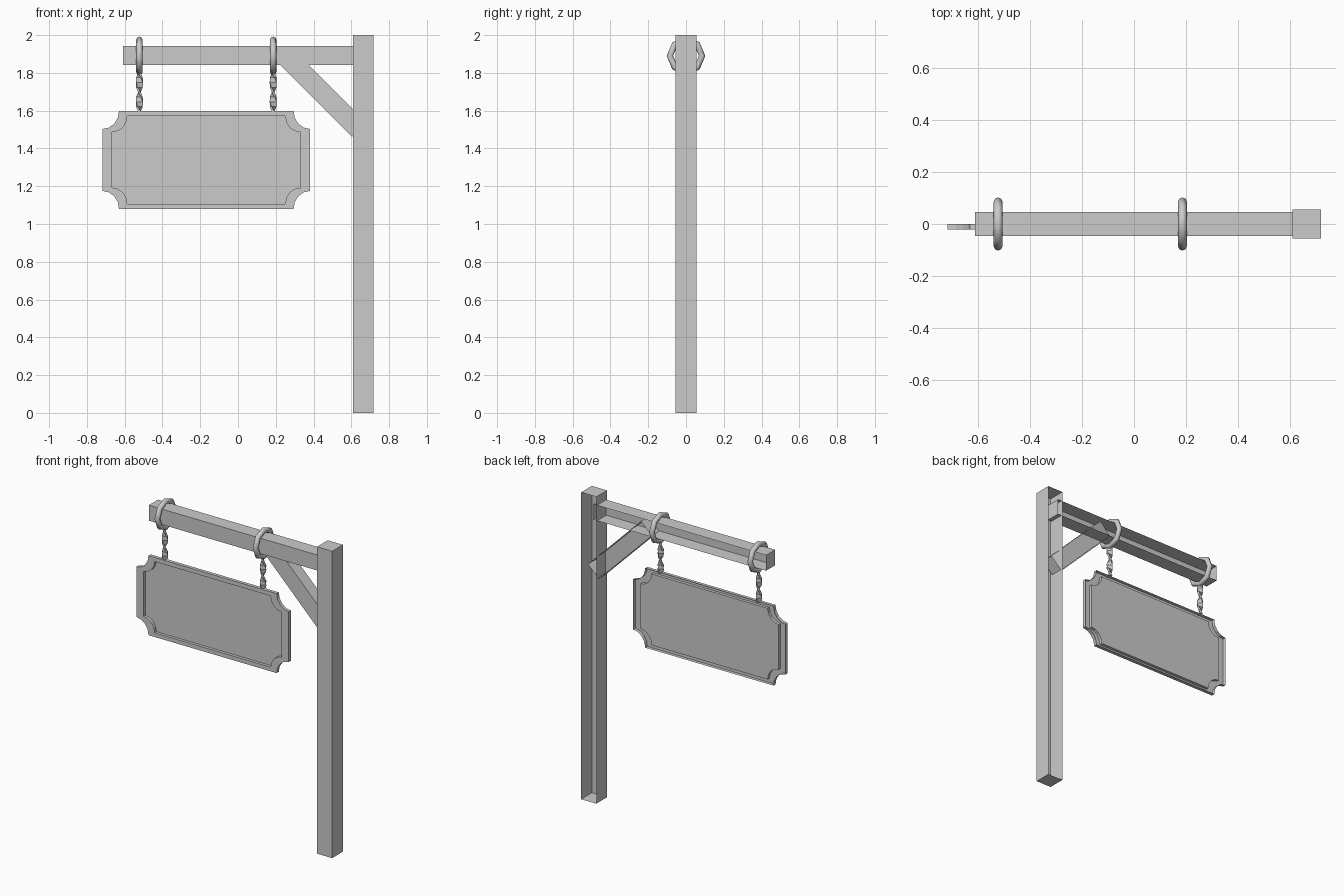
import bpy, bmesh
from math import sin, cos, pi
from mathutils import Matrix, Vector

if "Cube" in bpy.data.objects:
    bpy.data.objects.remove(bpy.data.objects["Cube"])


def finish(name, bm, recalc=True):
    if recalc:
        bmesh.ops.recalc_face_normals(bm, faces=bm.faces[:])
    me = bpy.data.meshes.new(name)
    bm.to_mesh(me)
    bm.free()
    ob = bpy.data.objects.new(name, me)
    bpy.context.collection.objects.link(ob)
    return ob


def open_box(name, center, size, tilt=0.0):
    """Timber with an open +y back, tilted about y."""
    bm = bmesh.new()
    bmesh.ops.create_cube(bm, size=1)
    back = [f for f in bm.faces if f.normal.y > 0.9]
    bmesh.ops.delete(bm, geom=back, context='FACES_ONLY')
    m = (Matrix.Translation(center) @ Matrix.Rotation(tilt, 4, 'Y')
         @ Matrix.Diagonal((*size, 1)))
    bmesh.ops.transform(bm, matrix=m, verts=bm.verts[:])
    return finish(name, bm, False)


def bridge(bm, a, b):
    for i in range(len(a)):
        j = (i + 1) % len(a)
        bm.faces.new((a[i], a[j], b[j], b[i]))


# Timber frame
open_box("post", (0.663, 0, 1.0), (0.109, 0.11, 2.0))
open_box("beam", (0.0125, 0, 1.8915), (1.245, 0.094, 0.101))
open_box("brace", (0.45, 0, 1.69), (0.54, 0.08, 0.107), pi / 4)


# Hanging board with scooped corners and a recessed panel
def scooped(cx, cz, hx, hz, rx, rz, n=4):
    pts = []
    for sx, sz in ((1, 1), (-1, 1), (-1, -1), (1, -1)):
        arc = []
        for i in range(n + 1):
            a = i * pi / 2 / n
            arc.append((cx + sx * (hx - rx * sin(a)), cz + sz * (hz - rz * cos(a))))
        pts += arc if sx * sz > 0 else arc[::-1]
    return pts


bm = bmesh.new()
outer = scooped(-0.168, 1.339, 0.549, 0.259, 0.087, 0.095)
inner = scooped(-0.168, 1.339, 0.498, 0.232, 0.08, 0.085)
rings = [[bm.verts.new((x, y, z)) for x, z in pts]
         for pts, y in ((outer, 0.0), (outer, -0.022), (inner, -0.022), (inner, -0.003))]
for a, b in zip(rings, rings[1:]):
    bridge(bm, a, b)
bm.faces.new(rings[-1])
finish("sign_board", bm)

# Rings around the beam, each with a twisted hanger below
for side, x in (("left", -0.522), ("right", 0.186)):
    bpy.ops.mesh.primitive_torus_add(
        major_segments=8, minor_segments=8, major_radius=0.085, minor_radius=0.017,
        location=(x, 0, 1.89), rotation=(0, pi / 2, 0))
    ring = bpy.context.object
    ring.name = side + "_ring"
    bpy.ops.object.shade_smooth()

    bm = bmesh.new()
    loops = []
    for i in range(9):
        t = pi / 2 + i * pi / 4
        z = 1.80 - i * 0.0255
        rot = Matrix.Rotation(t, 3, 'Z')
        loops.append([bm.verts.new(rot @ Vector((u * 0.018, v * 0.007, 0)) + Vector((x, -0.006, z)))
                      for u, v in ((1, 1), (-1, 1), (-1, -1), (1, -1))])
    for a, b in zip(loops, loops[1:]):
        bridge(bm, a, b)
    bm.faces.new(loops[0])
    bm.faces.new(loops[-1])
    finish(side + "_hanger", bm)
